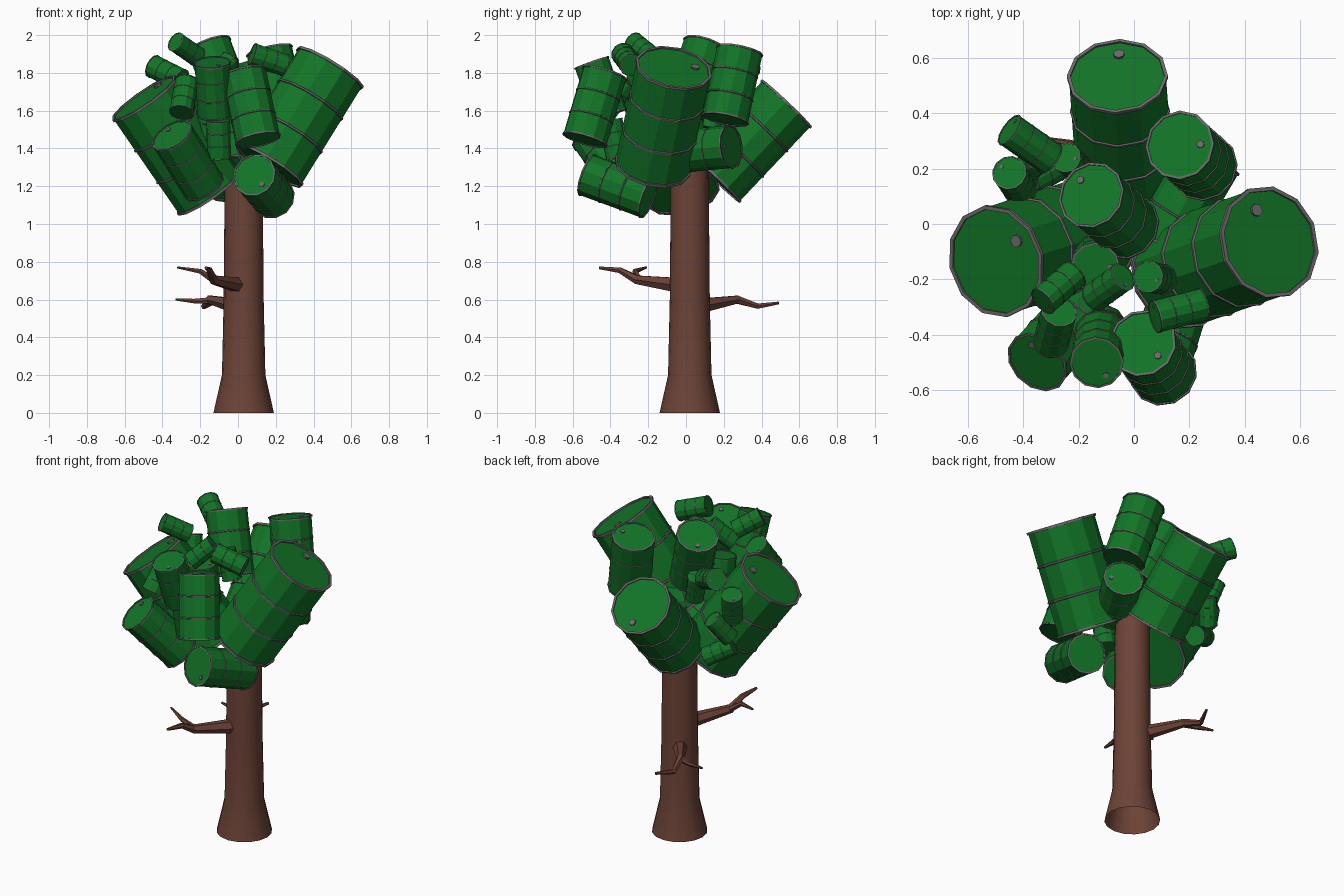
import bpy, bmesh, math
from mathutils import Vector, Matrix

if "Cube" in bpy.data.objects:
    bpy.data.objects.remove(bpy.data.objects["Cube"])


def material(name, rgb):
    m = bpy.data.materials.new(name)
    m.diffuse_color = (*rgb, 1)
    m.use_nodes = True
    m.node_tree.nodes["Principled BSDF"].inputs["Base Color"].default_value = m.diffuse_color
    return m


GREEN = material("drum green", (0.006, 0.175, 0.02))
GRAY = material("rim gray", (0.15, 0.14, 0.145))
BROWN = material("bark brown", (0.15, 0.056, 0.037))


def finish(name, bm, mats, smooth=False):
    bmesh.ops.recalc_face_normals(bm, faces=bm.faces)
    me = bpy.data.meshes.new(name)
    bm.to_mesh(me)
    bm.free()
    for m in mats:
        me.materials.append(m)
    ob = bpy.data.objects.new(name, me)
    bpy.context.collection.objects.link(ob)
    if smooth:
        for o in bpy.context.selected_objects:
            o.select_set(False)
        ob.select_set(True)
        bpy.context.view_layer.objects.active = ob
        bpy.ops.object.shade_smooth_by_angle(angle=math.radians(40))
    return ob


def skin(bm, rings, cap_start, cap_end, mat_ids=None):
    """Join rings of points with quads; optional flat end caps."""
    vs = [[bm.verts.new(p) for p in ring] for ring in rings]
    n = len(vs[0])
    for k in range(len(vs) - 1):
        for i in range(n):
            j = (i + 1) % n
            f = bm.faces.new((vs[k][i], vs[k][j], vs[k + 1][j], vs[k + 1][i]))
            f.material_index = mat_ids[k] if mat_ids else 0
    if cap_start:
        bm.faces.new(vs[0][::-1])
    if cap_end:
        bm.faces.new(vs[-1])


def circle(c, r, n, x=Vector((1, 0, 0)), y=Vector((0, 1, 0))):
    return [Vector(c) + r * (math.cos(a) * x + math.sin(a) * y)
            for a in (2 * math.pi * i / n for i in range(n))]


# Drum: profile of (radius, height) in units of its radius; 0 green, 1 gray
LEN = 3.04
PROFILE = [(.93, .04), (.93, 0), (1, 0), (1, .07), (.96, .07)]
for b in (LEN / 3, LEN * 2 / 3):
    PROFILE += [(.96, b - .035), (.99, b - .02), (.99, b + .02), (.96, b + .035)]
PROFILE += [(.96, LEN - .07), (1, LEN - .07), (1, LEN), (.93, LEN), (.93, LEN - .04)]
MATS = [1, 1, 1, 1, 0, 1, 1, 1, 0, 1, 1, 1, 0, 1, 1, 1, 1]


def drum(name, top, axis, r, bung_deg):
    axis = Vector(axis).normalized()
    h = Vector((math.cos(math.radians(bung_deg)), math.sin(math.radians(bung_deg)), 0))
    x = (h - axis * h.dot(axis)).normalized()
    y = axis.cross(x)
    bm = bmesh.new()
    skin(bm, [circle((0, 0, z), q, 12) for q, z in PROFILE], True, True, MATS)
    # bung on the lid
    n0 = len(bm.faces)
    skin(bm, [circle((.6, 0, z), .11, 8) for z in (LEN - .05, LEN + .01)], False, True)
    bm.faces.ensure_lookup_table()
    for f in bm.faces[n0:]:
        f.material_index = 1
    m = Matrix((x, y, axis)).transposed().to_4x4()
    m.translation = Vector(top) - axis * LEN * r
    bm.transform(m @ Matrix.Diagonal((r, r, r, 1)))
    finish(name, bm, [GREEN, GRAY])


# name, lid centre, axis, radius, bung direction
DRUMS = [
    ("big_drum_right", (.49, -.065, 1.83), (.52, .18, .84), .207, 113),
    ("big_drum_left", (-.50, -.135, 1.67), (-.56, -.18, .81), .206, 36),
    ("big_drum_back", (-.06, .535, 1.64), (-.05, .687, .725), .183, 90),
    ("drum_top", (-.155, .105, 1.945), (-.34, .30, .89), .125, 128),
    ("drum_back_right", (.165, .285, 1.92), (-.22, .2, .95), .127, 0),
    ("drum_front", (.03, -.43, 1.80), (-.2, .28, .94), .125, -40),
    ("drum_front_left", (-.35, -.50, 1.47), (-.45, -.5, .72), .121, 90),
    ("drum_front_upper", (-.135, -.50, 1.857), (-.05, -.33, .94), .098, -58),
    ("drum_front_low", (.085, -.525, 1.26), (-.28, -.9, .33), .119, -90),
    ("drum_right_low", (.28, .24, 1.41), (.5, .85, .08), .118, -20),
    ("drum_middle", (-.14, -.155, 1.72), (0, -.15, 1), .09, 0),
]
for d in DRUMS:
    drum(*d)

# Small drums: lid centre, other end
SMALL = [
    ((-.33, -.28, 1.965), (-.215, -.18, 1.885)),
    ((-.45, .34, 1.835), (-.30, .235, 1.76)),
    ((-.45, .185, 1.68), (-.41, .125, 1.50)),
    ((-.35, .24, 1.52), (-.42, .16, 1.39)),
    ((-.42, .13, 1.33), (-.28, .21, 1.25)),
    ((-.245, .24, 1.76), (-.20, .20, 1.60)),
    ((.075, -.335, 1.90), (.25, -.29, 1.84)),
    ((-.27, -.315, 1.755), (-.30, -.43, 1.59)),
    ((-.105, -.40, 1.55), (-.10, -.36, 1.35)),
    ((-.04, -.19, 1.87), (-.145, -.265, 1.76)),
    ((.05, -.19, 1.86), (.10, -.20, 1.69)),
]
for i, (a, b) in enumerate(SMALL):
    v = Vector(a) - Vector(b)
    drum(f"small_drum_{i + 1}", a, v, v.length / LEN, 70 * i)

# Trunk: flared tube, open below
bm = bmesh.new()
skin(bm, [circle((.03, .02, z), r, 16)
          for z, r in ((0, .16), (.2, .115), (.6, .106), (1.3, .10))], False, True)
finish("trunk", bm, [BROWN], True)


# Branches: tapered tubes along a path of (x, y, z, radius)
def branch(name, path):
    bm = bmesh.new()
    pts = [Vector(p[:3]) for p in path]
    rings = []
    for i, p in enumerate(pts):
        t = (pts[min(i + 1, len(pts) - 1)] - pts[max(i - 1, 0)]).normalized()
        side = t.cross(Vector((0, 0, 1))).normalized()
        rings.append(circle(p, path[i][3], 6, side, t.cross(side)))
    skin(bm, rings, True, True)
    finish(name, bm, [BROWN])


branch("front_branch", [(.01, -.03, .675, .045), (-.13, -.26, .705, .026),
                        (-.15, -.35, .755, .017), (-.17, -.46, .768, .008)])
branch("front_twig", [(-.13, -.25, .705, .02), (-.20, -.27, .75, .014), (-.32, -.21, .77, .006)])
branch("back_branch", [(0, .06, .565, .045), (-.15, .27, .60, .024),
                       (-.18, .38, .565, .016), (-.13, .49, .582, .008)])
branch("back_twig", [(-.14, .26, .595, .02), (-.23, .29, .592, .014), (-.33, .31, .6, .006)])
